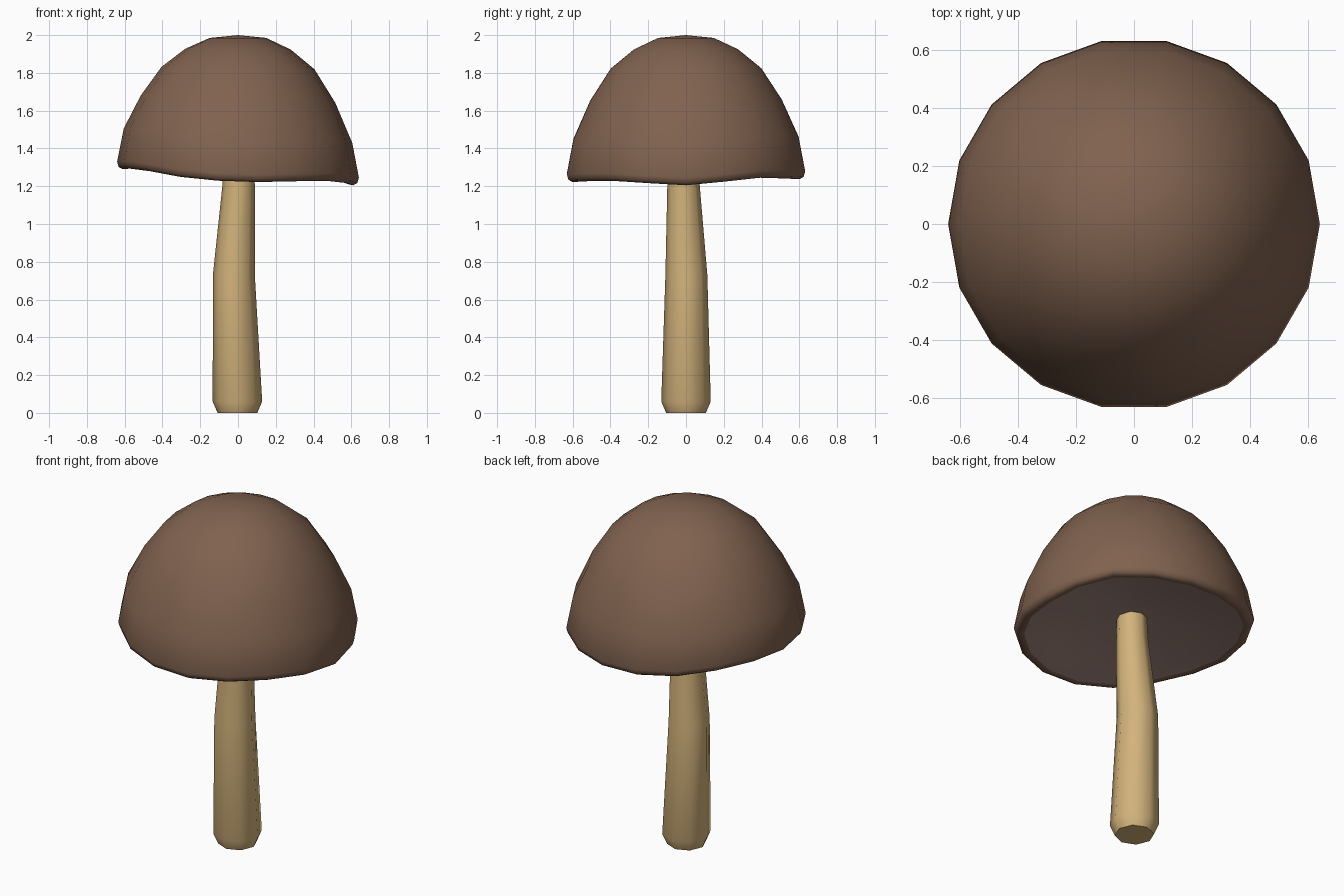
import bpy, bmesh, math

if "Cube" in bpy.data.objects:
    bpy.data.objects.remove(bpy.data.objects["Cube"])


def material(name, color):
    m = bpy.data.materials.new(name)
    m.diffuse_color = (*color, 1.0)
    m.use_nodes = True
    m.node_tree.nodes["Principled BSDF"].inputs["Base Color"].default_value = m.diffuse_color
    return m


def loft(name, rings, mats, angle):
    """Skin closed rings of points; a one-point ring is a pole. rings: [(points, material)]"""
    bm = bmesh.new()
    loops = [([bm.verts.new(p) for p in pts], mi) for pts, mi in rings]
    for (a, _), (b, mi) in zip(loops, loops[1:]):
        n = max(len(a), len(b))
        for i in range(n):
            j = (i + 1) % n
            if len(a) == 1:
                f = bm.faces.new((a[0], b[i], b[j]))
            elif len(b) == 1:
                f = bm.faces.new((a[i], a[j], b[0]))
            else:
                f = bm.faces.new((a[i], a[j], b[j], b[i]))
            f.material_index = mi
            f.smooth = True
    bmesh.ops.recalc_face_normals(bm, faces=bm.faces[:])
    mesh = bpy.data.meshes.new(name)
    bm.to_mesh(mesh)
    bm.free()
    for m in mats:
        mesh.materials.append(m)
    mesh.set_sharp_from_angle(angle=math.radians(angle))
    ob = bpy.data.objects.new(name, mesh)
    bpy.context.collection.objects.link(ob)
    return ob


cap_brown = material("cap brown", (0.216, 0.122, 0.078))
gill_grey = material("gill grey brown", (0.352, 0.235, 0.202))
stem_tan = material("stem tan", (0.65, 0.45, 0.20))

# Wavy, tilted brim: height offset by angle in degrees
WAVE = [(0, -.04), (40, 0), (90, -.01), (117, .01), (150, .05), (180, .045),
        (210, .05), (243, .0), (270, -.025), (318, -.015), (360, -.04)]


def wave(deg):
    for (a, x), (b, y) in zip(WAVE, WAVE[1:]):
        if a <= deg <= b:
            return x + (y - x) * (deg - a) / (b - a)


def cap_ring(r, z, w):
    pts = []
    for i in range(18):
        t = math.radians(i * 20)
        pts.append((r * math.cos(t), r * math.sin(t), z + w * wave(i * 20)))
    return pts


# Cap: radius, height, share of the brim wave, material
profile = [(.15, 1.985, 0, 0), (.28, 1.925, .05, 0), (.405, 1.825, .15, 0),
           (.515, 1.66, .45, 0), (.605, 1.465, .9, 0), (.64, 1.285, 1, 0),
           (.632, 1.257, 1, 0), (.61, 1.245, 1, 0), (.585, 1.25, 1, 0),
           (.45, 1.285, .6, 1), (.25, 1.32, .25, 1)]
rings = [([(0, 0, 2.0)], 0)]
rings += [(cap_ring(r, z, w), m) for r, z, w, m in profile]
rings.append(([(0, 0, 1.335)], 1))
loft("cap", rings, [cap_brown, gill_grey], 60)

# Stem: centre x, centre y, height, radius
path = [(-.003, 0, 0, .105), (-.003, 0, .06, .131), (-.022, .002, .73, .111),
        (.003, -.013, 1.2, .086), (.005, -.014, 1.37, .08)]
stem = [([(0, 0, 0)], 0)]
for cx, cy, z, r in path:
    stem.append(([(cx + r * math.cos(i * math.pi / 4), cy + r * math.sin(i * math.pi / 4), z)
                  for i in range(8)], 0))
stem.append(([(.005, -.014, 1.38)], 0))
loft("stem", stem, [stem_tan], 60)
